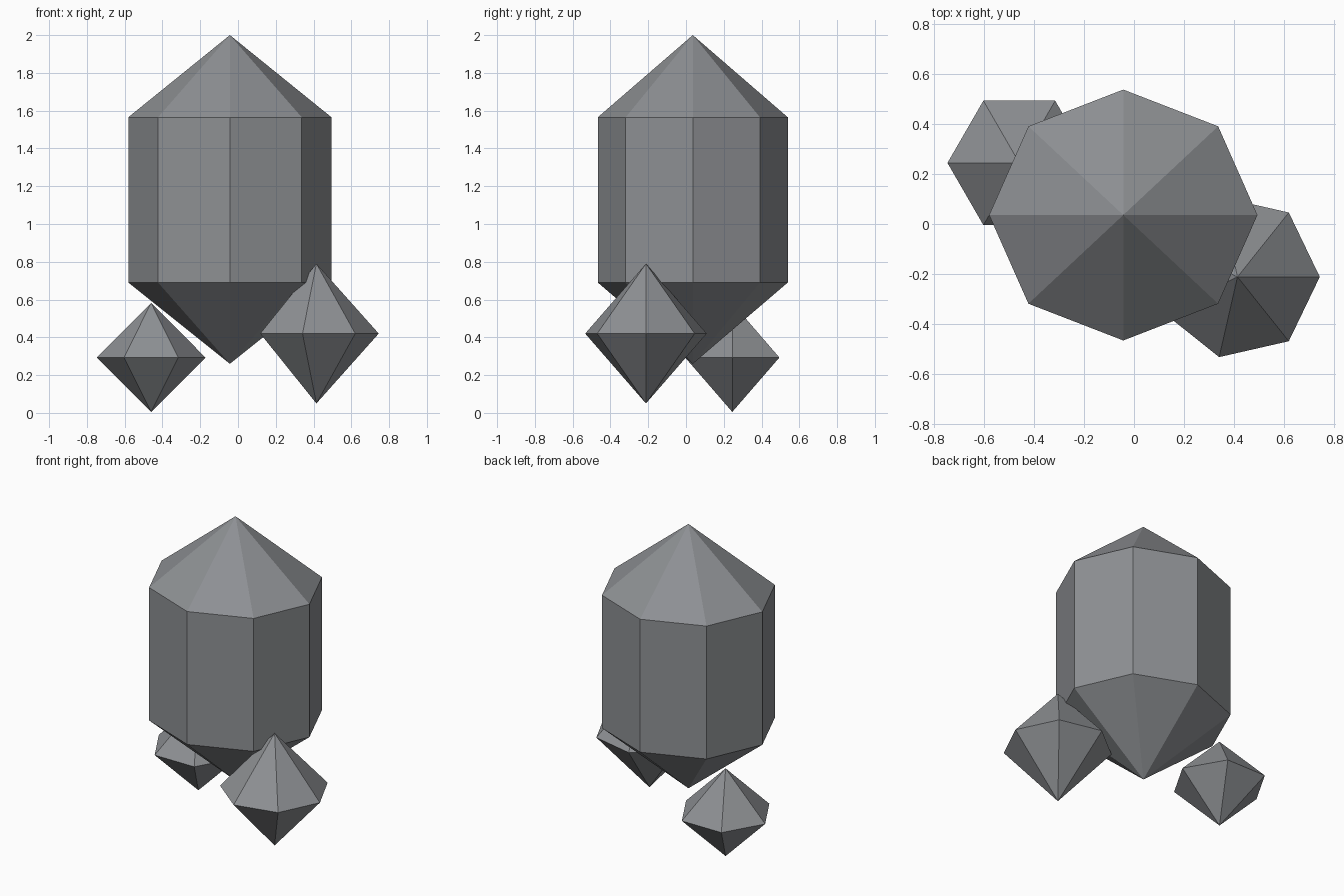
import bpy
import bmesh
from math import cos, sin, tau

if "Cube" in bpy.data.objects:
    bpy.data.objects.remove(bpy.data.objects["Cube"], do_unlink=True)

# Single stone colour
stone = bpy.data.materials.new("grey stone")
stone.use_nodes = True
grey = (0.27, 0.28, 0.295, 1)
stone.diffuse_color = grey
stone.node_tree.nodes["Principled BSDF"].inputs["Base Color"].default_value = grey


def crystal(name, sides, centre, radii, bottom, rings, top):
    """Faceted gem: a point at each end, joined through one or more rings."""
    cx, cy = centre
    rx, ry = radii
    bm = bmesh.new()
    low = bm.verts.new((cx, cy, bottom))
    high = bm.verts.new((cx, cy, top))
    loops = [[bm.verts.new((cx + rx * cos(tau * i / sides),
                            cy + ry * sin(tau * i / sides), z))
              for i in range(sides)] for z in rings]
    for i in range(sides):
        j = (i + 1) % sides
        bm.faces.new((low, loops[0][j], loops[0][i]))
        for a, b in zip(loops, loops[1:]):
            bm.faces.new((a[i], a[j], b[j], b[i]))
        bm.faces.new((high, loops[-1][i], loops[-1][j]))
    bmesh.ops.recalc_face_normals(bm, faces=bm.faces)
    mesh = bpy.data.meshes.new(name)
    bm.to_mesh(mesh)
    bm.free()
    mesh.materials.append(stone)
    obj = bpy.data.objects.new(name, mesh)
    bpy.context.collection.objects.link(obj)
    return obj


# Tall eight-sided crystal and the two small ones at its foot
crystal("main_crystal", 8, (-0.043, 0.036), (0.538, 0.503), 0.26, (0.69, 1.565), 2.0)
crystal("left_small_crystal", 7, (0.415, -0.212), (0.33, 0.33), 0.05, (0.42,), 0.79)
crystal("right_small_crystal", 6, (-0.46, 0.245), (0.288, 0.288), 0.005, (0.293,), 0.582)
